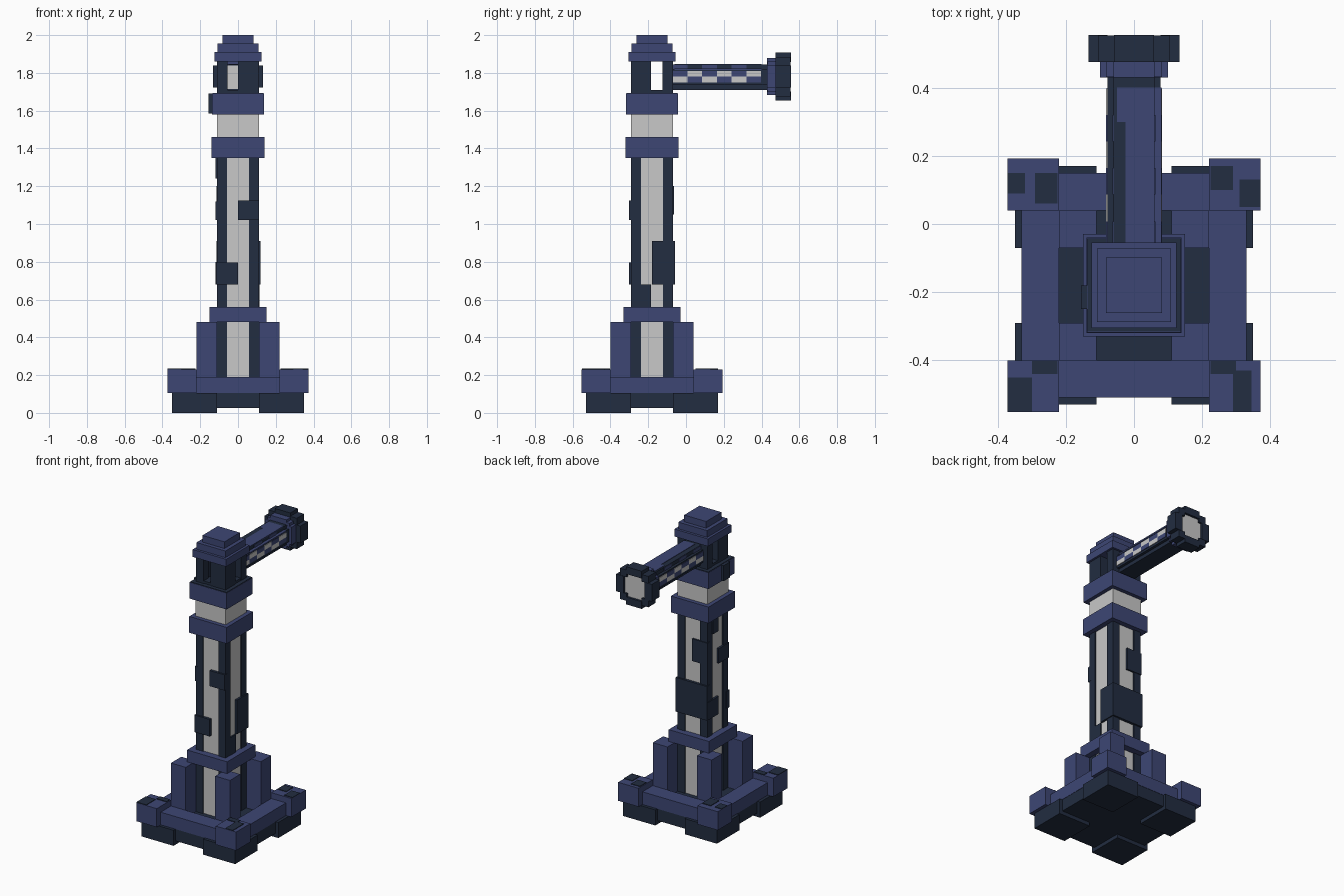
import bpy, bmesh


def material(name, rgb):
    m = bpy.data.materials.new(name)
    m.diffuse_color = (*rgb, 1)
    return m


BLUE = material("slate blue", (0.047, 0.062, 0.175))
DARK = material("dark navy", (0.016, 0.026, 0.052))
LIGHT = material("pale grey", (0.58, 0.58, 0.58))
CY = -0.18   # tower axis in y
AZ = 1.78    # arm axis in z


def boxes(name, mat, *ranges):
    """One object from boxes given as (x0, x1, y0, y1, z0, z1)."""
    bm = bmesh.new()
    for x0, x1, y0, y1, z0, z1 in ranges:
        r = bmesh.ops.create_cube(bm, size=1)
        for v in r["verts"]:
            v.co = (x0 if v.co.x < 0 else x1, y0 if v.co.y < 0 else y1,
                    z0 if v.co.z < 0 else z1)
    me = bpy.data.meshes.new(name)
    bm.to_mesh(me)
    bm.free()
    me.materials.append(mat)
    ob = bpy.data.objects.new(name, me)
    bpy.context.collection.objects.link(ob)
    return ob


def block(h, z0, z1):
    """Square block of half width h around the tower axis."""
    return (-h, h, CY - h, CY + h, z0, z1)


def corners(a, b, z0, z1):
    """Four blocks at the tower corners, from offset a to offset b."""
    out = []
    for sx in (-1, 1):
        for sy in (-1, 1):
            x, y = sorted((sx * a, sx * b)), sorted((sy * a, sy * b))
            out.append((x[0], x[1], CY + y[0], CY + y[1], z0, z1))
    return out


# Base: feet, slab, raised rim, corner blocks and buttresses
boxes("feet", DARK, *corners(0.11, 0.35, 0, 0.105))
boxes("base_slab", DARK, block(0.328, 0.025, 0.105))
boxes("base_floor", DARK, block(0.23, 0.10, 0.14))
boxes("base_rim", BLUE,
      (-0.33, 0.33, CY - 0.33, CY - 0.22, 0.105, 0.19),
      (-0.33, 0.33, CY + 0.22, CY + 0.33, 0.105, 0.19),
      (-0.33, -0.22, CY - 0.22, CY + 0.22, 0.105, 0.19),
      (0.22, 0.33, CY - 0.22, CY + 0.22, 0.105, 0.19))
boxes("corner_blocks", BLUE, *corners(0.22, 0.372, 0.105, 0.23))
boxes("corner_patches", DARK,
      (-0.372, -0.30, -0.55, -0.45, 0.228, 0.234), (-0.30, -0.225, -0.44, -0.402, 0.228, 0.234),
      (0.225, 0.30, -0.44, -0.402, 0.228, 0.234), (0.29, 0.345, -0.55, -0.43, 0.228, 0.234),
      (-0.372, -0.32, 0.09, 0.15, 0.228, 0.234), (-0.29, -0.225, 0.06, 0.15, 0.228, 0.234),
      (0.225, 0.29, 0.10, 0.17, 0.228, 0.234), (0.31, 0.372, 0.05, 0.13, 0.228, 0.234))
boxes("buttresses", BLUE, *corners(0.11, 0.22, 0.105, 0.48))

# Mast: pale core, dark corner posts, collars
boxes("mast_core", LIGHT, block(0.104, 0.10, 1.36))
boxes("mast_posts", DARK, *corners(0.057, 0.111, 0.10, 1.36))
boxes("lower_collar", BLUE, block(0.15, 0.48, 0.56))
boxes("middle_collar", BLUE, block(0.14, 1.35, 1.46))
boxes("pale_band", LIGHT, block(0.112, 1.46, 1.58))
boxes("upper_collar", BLUE, block(0.138, 1.58, 1.69))
boxes("collar_top", DARK, block(0.136, 1.688, 1.694))
boxes("collar_side_block", DARK, (-0.155, -0.13, -0.25, -0.18, 1.585, 1.69))

# Dark armour patches on the four mast sides
F, B = CY - 0.122, CY + 0.122
boxes("mast_patches", DARK,
      (0.0, 0.112, F, CY - 0.09, 1.02, 1.125),
      (-0.115, 0.0, F, CY - 0.09, 0.68, 0.795),
      (0.09, 0.118, CY, B, 0.68, 0.91),
      (0.09, 0.113, -0.24, -0.185, 0.56, 0.68),
      (-0.115, 0.115, CY + 0.09, B, 0.68, 0.91),
      (-0.115, 0.0, CY + 0.09, B - 0.006, 1.05, 1.20),
      (-0.118, -0.09, F + 0.01, CY, 1.02, 1.12),
      (-0.118, -0.09, CY, CY + 0.06, 1.24, 1.35),
      (-0.118, -0.09, CY, B - 0.01, 0.68, 0.80))

# Open lantern room and stepped cap
boxes("lantern_posts", DARK, *corners(0.055, 0.111, 1.69, 1.862))
boxes("lantern_panels", DARK,
      (0.0, 0.058, CY - 0.111, CY - 0.06, 1.69, 1.86),
      (-0.111, -0.06, CY - 0.058, CY - 0.005, 1.69, 1.86),
      (0.06, 0.111, CY - 0.058, CY - 0.005, 1.69, 1.86))
boxes("lantern_sills", DARK, block(0.108, 1.69, 1.71))
for i, (h, z0, z1) in enumerate([(0.125, 1.86, 1.91), (0.108, 1.91, 1.955), (0.082, 1.955, 2.0)]):
    boxes(f"cap_step_{i + 1}", BLUE, block(h, z0, z1))

# Arm with stepped cross-section and chequered sides
boxes("arm", DARK, (-0.06, 0.06, -0.085, 0.43, 1.71, 1.845),
      (-0.078, 0.078, -0.07, 0.43, 1.735, 1.82))
boxes("arm_inner_lens", LIGHT, (-0.055, 0.055, -0.09, -0.084, 1.715, 1.84))
boxes("arm_top_plate", BLUE, (-0.025, 0.06, -0.06, 0.40, 1.842, 1.848),
      (-0.05, -0.025, 0.30, 0.40, 1.842, 1.848))
boxes("arm_top_edge", BLUE, (0.058, 0.08, -0.06, 0.40, 1.816, 1.822))
pale, blue = [], []
for s in (-1, 1):
    x0, x1 = sorted((s * 0.076, s * 0.082))
    for i in range(6):
        y0 = -0.07 + i * 0.078
        up, low = (1.78, 1.81), (1.75, 1.78)
        a, b = (up, low) if i % 2 else (low, up)
        pale.append((x0, x1, y0, y0 + 0.078, *a))
        blue.append((x0, x1, y0, y0 + 0.078, *b))
        if i % 2 == 0:
            t0, t1 = sorted((s * 0.056, s * 0.063))
            blue.append((t0, t1, y0, y0 + 0.078, 1.815, 1.843))
boxes("arm_pale_checks", LIGHT, *pale)
boxes("arm_blue_checks", BLUE, *blue)

# Head: blue flange, stepped ring, recessed lens
boxes("head_flange", BLUE, (-0.10, 0.10, 0.43, 0.476, AZ - 0.06, AZ + 0.06),
      (-0.06, 0.06, 0.43, 0.476, AZ - 0.098, AZ + 0.098),
      (-0.082, 0.082, 0.431, 0.476, AZ - 0.08, AZ + 0.08))
ring = [(-0.08, 0.08, 0.475, 0.52, AZ - 0.08, AZ + 0.08)]
for s in (-1, 1):
    a, b = sorted((s * 0.078, s * 0.133))
    c, d = sorted((s * 0.078, s * 0.127))
    ring += [(a, b, 0.475, 0.555, AZ - 0.058, AZ + 0.058),
             (-0.058, 0.058, 0.475, 0.555, AZ + c, AZ + d)]
    for t in (-1, 1):
        x, z = sorted((s * 0.056, s * 0.106)), sorted((t * 0.056, t * 0.104))
        ring.append((x[0], x[1], 0.475, 0.553, AZ + z[0], AZ + z[1]))
boxes("head_ring", DARK, *ring)
boxes("head_lens", LIGHT, (-0.08, 0.08, 0.52, 0.54, AZ - 0.08, AZ + 0.08))
